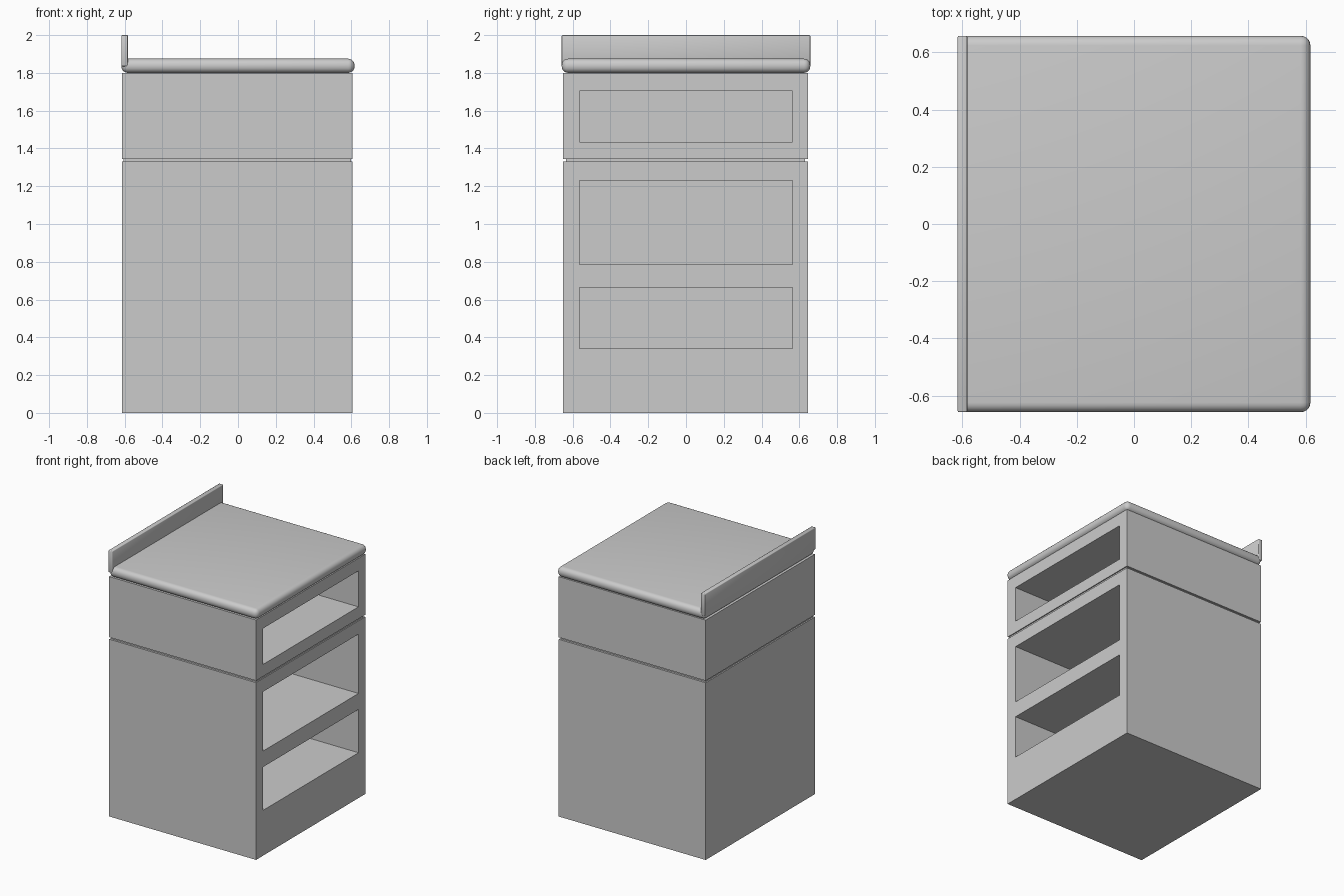
import bpy
import bmesh
from mathutils import Vector

cube = bpy.data.objects.get("Cube")
if cube:
    bpy.data.objects.remove(cube, do_unlink=True)

grey = bpy.data.materials.new("plain_grey")
grey.use_nodes = True
colour = (0.6, 0.6, 0.6, 1)
grey.diffuse_color = colour
grey.node_tree.nodes["Principled BSDF"].inputs["Base Color"].default_value = colour


def box(name, low, high):
    """Axis-aligned box between two corners."""
    low, high = Vector(low), Vector(high)
    bm = bmesh.new()
    bmesh.ops.create_cube(bm, size=1)
    for v in bm.verts:
        v.co = (low + high) / 2 + v.co * (high - low)
    mesh = bpy.data.meshes.new(name)
    bm.to_mesh(mesh)
    bm.free()
    mesh.materials.append(grey)
    obj = bpy.data.objects.new(name, mesh)
    bpy.context.collection.objects.link(obj)
    return obj


def apply(obj, modifier):
    bpy.context.view_layer.objects.active = obj
    bpy.ops.object.modifier_apply(modifier=modifier.name)


def cut_opening(body, bottom, top):
    """Cut a deep open compartment into the right side of a body."""
    cutter = box("cutter", (-0.52, -0.565, bottom), (0.8, 0.565, top))
    cutter.hide_render = True
    mod = body.modifiers.new("opening", "BOOLEAN")
    mod.operation = "DIFFERENCE"
    mod.solver = "EXACT"
    mod.object = cutter
    apply(body, mod)
    bpy.data.objects.remove(cutter, do_unlink=True)


def round_edges(obj, width, segments):
    mod = obj.modifiers.new("round", "BEVEL")
    mod.width = width
    mod.segments = segments
    apply(obj, mod)
    for face in obj.data.polygons:
        face.use_smooth = True


# Cabinet bodies with the recessed strip between them
lower = box("lower_cabinet", (-0.615, -0.65, 0), (0.605, 0.645, 1.33))
cut_opening(lower, 0.34, 0.665)
cut_opening(lower, 0.785, 1.23)
upper = box("upper_cabinet", (-0.615, -0.65, 1.345), (0.605, 0.645, 1.8))
cut_opening(upper, 1.435, 1.705)
box("recessed_strip", (-0.605, -0.635, 1.33), (0.597, 0.63, 1.345))

# Countertop with rounded edges, and the upstand along its left-hand end
counter = box("countertop", (-0.617, -0.658, 1.8), (0.617, 0.658, 1.875))
round_edges(counter, 0.034, 5)
upstand = box("upstand", (-0.617, -0.658, 1.835), (-0.583, 0.658, 2))
round_edges(upstand, 0.005, 2)
